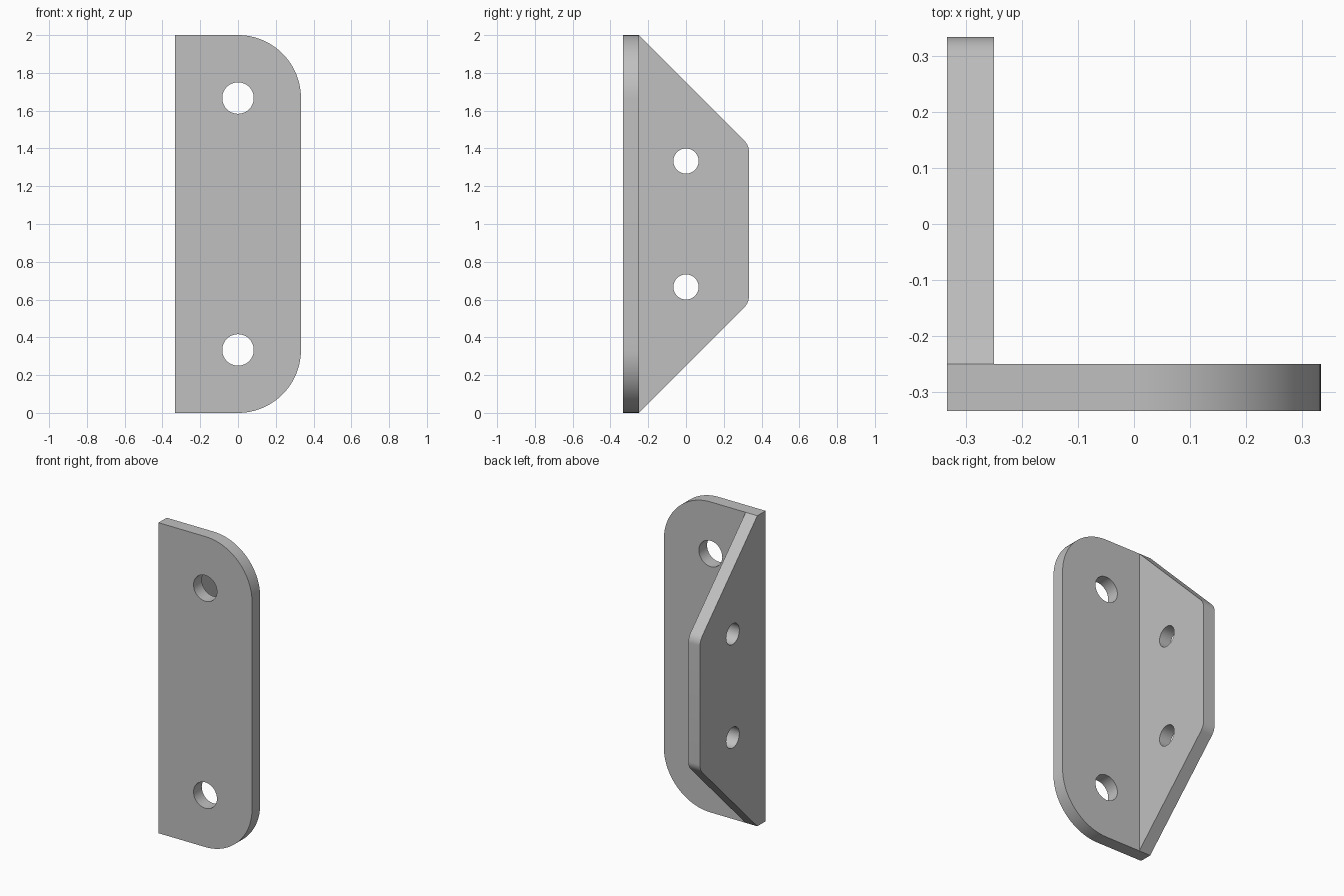
import bpy, bmesh, math
from mathutils import Vector

cube = bpy.data.objects.get("Cube")
if cube:
    bpy.data.objects.remove(cube, do_unlink=True)

HALF = 1 / 3        # half width of both flanges
THICK = 1 / 12      # sheet thickness
INNER = THICK - HALF

steel = bpy.data.materials.new("plain grey metal")
steel.use_nodes = True
grey = (0.53, 0.53, 0.53, 1)
steel.diffuse_color = grey
steel.node_tree.nodes["Principled BSDF"].inputs["Base Color"].default_value = grey


def arc(cx, cz, r, start, end, steps):
    angles = [math.radians(start + (end - start) * i / steps) for i in range(steps + 1)]
    return [(cx + r * math.cos(a), cz + r * math.sin(a)) for a in angles]


def prism(name, profile, place, depth):
    """Extrude a closed profile; place maps (u, z) into space."""
    bm = bmesh.new()
    face = bm.faces.new([bm.verts.new(place(u, z)) for u, z in profile])
    moved = bmesh.ops.extrude_face_region(bm, geom=[face])["geom"]
    bmesh.ops.translate(bm, vec=Vector(depth),
                        verts=[v for v in moved if isinstance(v, bmesh.types.BMVert)])
    bmesh.ops.recalc_face_normals(bm, faces=bm.faces)
    mesh = bpy.data.meshes.new(name)
    bm.to_mesh(mesh)
    bm.free()
    mesh.materials.append(steel)
    obj = bpy.data.objects.new(name, mesh)
    bpy.context.collection.objects.link(obj)
    return obj


def combine(obj, other, operation):
    """Apply a boolean and discard the second body."""
    mod = obj.modifiers.new("join", 'BOOLEAN')
    mod.operation, mod.solver, mod.object = operation, 'EXACT', other
    bpy.context.view_layer.objects.active = obj
    bpy.ops.object.modifier_apply(modifier=mod.name)
    bpy.data.objects.remove(other, do_unlink=True)


def on_front(y):
    return lambda u, z: (u, y, z)


def on_side(x):
    return lambda u, z: (x, u, z)


# Front flange with two large rounded corners
outline = [(-HALF, 0)] + arc(0, HALF, HALF, -90, 0, 24)
outline += arc(0, 2 - HALF, HALF, 0, 90, 24) + [(-HALF, 2)]
bracket = prism("angle_bracket", outline, on_front(-HALF), (0, THICK, 0))

# Side flange with 45 degree slopes and small rounded corners
r = THICK
low = HALF + INNER + HALF + r * math.tan(math.pi / 8) - INNER - THICK
outline = [(INNER, 0)] + arc(HALF - r, low, r, -45, 0, 8)
outline += arc(HALF - r, 2 - low, r, 0, 45, 8) + [(INNER, 2)]
side = prism("side_flange", outline, on_side(-HALF), (THICK, 0, 0))
combine(bracket, side, 'UNION')

# Bolt holes, two through each flange
for sign in (-1, 1):
    hole = arc(0, 1 + sign * 2 / 3, THICK, 0, 352.5, 47)
    cutter = prism("front_hole", hole, on_front(-HALF - 0.1), (0, THICK + 0.15, 0))
    combine(bracket, cutter, 'DIFFERENCE')
    hole = arc(0, 1 + sign / 3, 1 / 15, 0, 352.5, 47)
    cutter = prism("side_hole", hole, on_side(-HALF - 0.1), (THICK + 0.2, 0, 0))
    combine(bracket, cutter, 'DIFFERENCE')

# Smooth curved walls while keeping the plate edges crisp
bpy.ops.object.select_all(action='DESELECT')
bracket.select_set(True)
bpy.context.view_layer.objects.active = bracket
bpy.ops.object.shade_smooth_by_angle(angle=math.radians(30))
